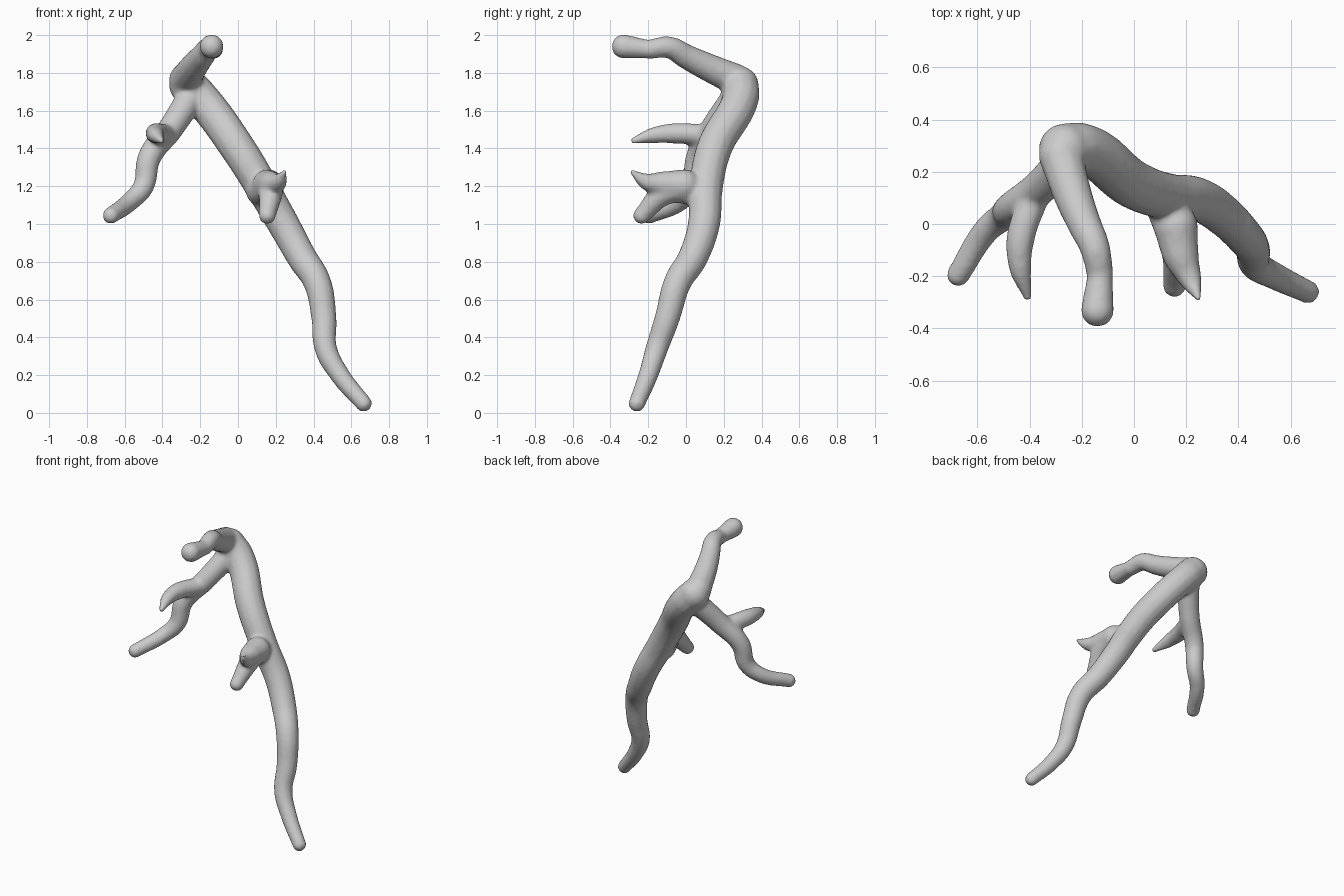
import bpy
import math

cube = bpy.data.objects.get("Cube")
if cube:
    bpy.data.objects.remove(cube, do_unlink=True)

# Bark colour
bark = bpy.data.materials.new("bark_grey")
bark.use_nodes = True
grey = (0.6, 0.6, 0.6, 1)
bark.diffuse_color = grey
bark.node_tree.nodes["Principled BSDF"].inputs["Base Color"].default_value = grey


def limb(name, root_radius, tip_radius, taper, points):
    """Limb with rounded ends; a higher taper keeps it thick until nearer the tip."""
    curve = bpy.data.curves.new(name, "CURVE")
    curve.dimensions = "3D"
    curve.bevel_depth = 1
    curve.bevel_resolution = 4
    curve.use_fill_caps = True
    spline = curve.splines.new("BEZIER")
    last = len(points) - 1
    spline.bezier_points.add(last)
    for index, (knot, point) in enumerate(zip(spline.bezier_points, points)):
        knot.co = point
        knot.radius = root_radius + (tip_radius - root_radius) * (index / last) ** taper
        knot.handle_left_type = knot.handle_right_type = "AUTO"
    tube = bpy.data.objects.new(name, curve)
    bpy.context.collection.objects.link(tube)

    pieces = [tube]
    for end, radius, point in (("root", root_radius, points[0]), ("tip", tip_radius, points[-1])):
        bpy.ops.mesh.primitive_uv_sphere_add(radius=radius, location=point)
        bpy.context.object.name = f"{name}_{end}"
        pieces.append(bpy.context.object)
    return pieces


# Long main stem, from the bend down to the foot
parts = limb("main_stem", 0.1, 0.045, 1.5, [
    (-.265, .285, 1.735), (-.2, .29, 1.67), (0, .15, 1.4), (.13, .105, 1.19),
    (.24, .095, 1), (.34, .035, .82), (.42, -.045, .69), (.455, -.1, .5),
    (.465, -.155, .34), (.54, -.2, .2), (.665, -.26, .05)])

# Upper branch reaching forward, with a thicker blunt end
parts += limb("upper_branch", 0.085, 0.052, 0.8, [
    (-.28, .26, 1.765), (-.23, .1, 1.838), (-.19, 0, 1.887),
    (-.15, -.09, 1.935), (-.13, -.19, 1.925)])
parts += limb("branch_end", 0.05, 0.064, 1, [(-.13, -.2, 1.925), (-.14, -.33, 1.94)])

# Drooping branch on the right, with its small twig
parts += limb("drooping_branch", 0.075, 0.045, 1, [
    (-.25, .26, 1.67), (-.36, .14, 1.5), (-.47, .06, 1.35),
    (-.5, .03, 1.2), (-.57, -.03, 1.12), (-.673, -.195, 1.045)])
parts += limb("side_twig", 0.058, 0.02, 2.5, [
    (-.38, .11, 1.47), (-.435, -.06, 1.48), (-.435, -.17, 1.47), (-.408, -.275, 1.443)])

# Forked stub on the main stem
parts += limb("lower_prong", 0.09, 0.046, 1, [
    (.13, .08, 1.18), (.17, -.1, 1.17), (.155, -.235, 1.045)])
parts += limb("upper_prong", 0.085, 0.014, 1.5, [
    (.16, -.01, 1.205), (.18, -.12, 1.21), (.215, -.21, 1.225), (.247, -.287, 1.277)])

# Join the limbs into one closed, softly blended surface
bpy.ops.object.select_all(action="DESELECT")
for part in parts:
    part.select_set(True)
bpy.context.view_layer.objects.active = parts[0]
bpy.ops.object.convert(target="MESH")
bpy.ops.object.join()
branch = bpy.context.view_layer.objects.active
branch.name = "branch"

remesh = branch.modifiers.new("blend", "REMESH")
remesh.mode = "VOXEL"
remesh.voxel_size = 0.012
soften = branch.modifiers.new("soften", "SMOOTH")
soften.iterations = 8
for modifier in list(branch.modifiers):
    bpy.ops.object.modifier_apply(modifier=modifier.name)

branch.data.materials.clear()
branch.data.materials.append(bark)
bpy.ops.object.shade_smooth_by_angle(angle=math.radians(60))
